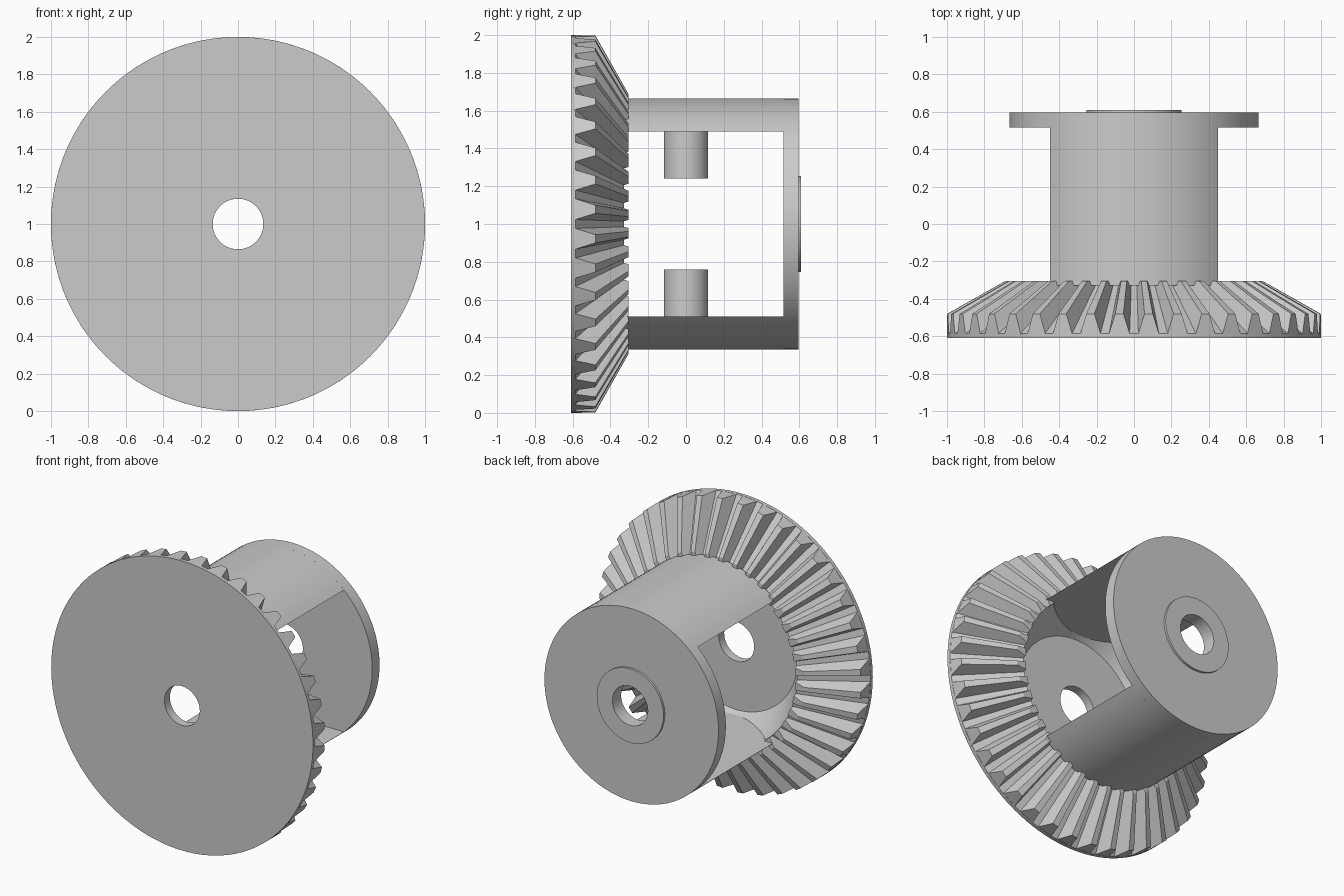
import bpy, bmesh, math
from mathutils import Vector

cube = bpy.data.objects.get("Cube")
if cube:
    bpy.data.objects.remove(cube, do_unlink=True)

AXIS_Z = 1.0      # height of the gear axis
TEETH = 40
HOLE = 0.135
CASE = 0.665      # radius of the carrier
CHORD = 0.49      # inner flat of the side bars

metal = bpy.data.materials.new("grey_metal")
metal.use_nodes = True
grey = (0.6, 0.6, 0.6, 1)
metal.diffuse_color = grey
metal.node_tree.nodes["Principled BSDF"].inputs["Base Color"].default_value = grey


def finish(name, bm, angle=25):
    """Turn a bmesh into a named object with sharp-edged smooth shading."""
    bmesh.ops.recalc_face_normals(bm, faces=bm.faces)
    mesh = bpy.data.meshes.new(name)
    bm.to_mesh(mesh)
    bm.free()
    obj = bpy.data.objects.new(name, mesh)
    bpy.context.collection.objects.link(obj)
    mesh.materials.append(metal)
    bpy.ops.object.select_all(action='DESELECT')
    obj.select_set(True)
    bpy.context.view_layer.objects.active = obj
    bpy.ops.object.shade_smooth_by_angle(angle=math.radians(angle))
    return obj


def polar(r, angle, y):
    """Point around the gear axis; angle zero points up."""
    return Vector((r * math.sin(angle), y, AXIS_Z + r * math.cos(angle)))


def revolve(name, profile, steps=120):
    """Sweep a closed (radius, y) profile around the gear axis."""
    bm = bmesh.new()
    rings = [[bm.verts.new(polar(r, math.tau * i / steps, y)) for r, y in profile]
             for i in range(steps)]
    n = len(profile)
    for i in range(steps):
        a, b = rings[i], rings[(i + 1) % steps]
        for j in range(n):
            k = (j + 1) % n
            bm.faces.new((a[j], a[k], b[k], b[j]))
    return finish(name, bm)


# Gear blank with conical recess, then rear flange and its raised boss
revolve("gear_blank", [(HOLE, -0.61), (1, -0.61), (1, -0.585), (0.62, -0.327),
                       (0.47, -0.55), (HOLE, -0.55)])
revolve("rear_flange", [(HOLE, 0.515), (CASE, 0.515), (CASE, 0.595), (0.255, 0.595),
                        (0.255, 0.61), (HOLE, 0.61)])

# Tapered bevel teeth: (radius, y, half width as a share of the pitch)
SECTION = [(1, -0.595, 0.37), (1, -0.48, 0.14), (0.69, -0.305, 0.14),
           (0.622, -0.305, 0.28), (0.622, -0.335, 0.37)]
pitch = math.tau / TEETH
bm = bmesh.new()
for t in range(TEETH):
    mid = (t + 0.5) * pitch
    left, right = [[bm.verts.new(polar(r, mid + s * w * pitch, y)) for r, y, w in SECTION]
                   for s in (-1, 1)]
    bm.faces.new(left)
    bm.faces.new(right[::-1])
    for j in range(len(SECTION)):
        k = (j + 1) % len(SECTION)
        bm.faces.new((left[j], right[j], right[k], left[k]))
finish("bevel_teeth", bm, 10)

# Side bars (circular segments) and the pin stubs on their inner flats
half = math.acos(CHORD / CASE)
for side, label in ((0, "upper"), (math.pi, "lower")):
    bm = bmesh.new()
    arc = [side - half + 2 * half * i / 24 for i in range(25)]
    face = bm.faces.new([bm.verts.new(polar(CASE, a, -0.33)) for a in arc])
    out = bmesh.ops.extrude_face_region(bm, geom=[face])
    bmesh.ops.translate(bm, vec=(0, 0.85, 0),
                        verts=[v for v in out["geom"] if isinstance(v, bmesh.types.BMVert)])
    finish(label + "_bar", bm)

    # Narrower foot of the bar that reaches down into the recess
    foot_half = math.acos(CHORD / 0.61)
    bm = bmesh.new()
    arc = [side - foot_half + 2 * foot_half * i / 24 for i in range(25)]
    face = bm.faces.new([bm.verts.new(polar(0.61, a, -0.57)) for a in arc])
    out = bmesh.ops.extrude_face_region(bm, geom=[face])
    bmesh.ops.translate(bm, vec=(0, 0.25, 0),
                        verts=[v for v in out["geom"] if isinstance(v, bmesh.types.BMVert)])
    finish(label + "_bar_foot", bm)

    bm = bmesh.new()
    bmesh.ops.create_cone(bm, cap_ends=True, segments=48, radius1=0.117, radius2=0.117, depth=0.26)
    bmesh.ops.translate(bm, vec=polar(0.37, side, 0), verts=bm.verts)
    finish(label + "_pin", bm)
